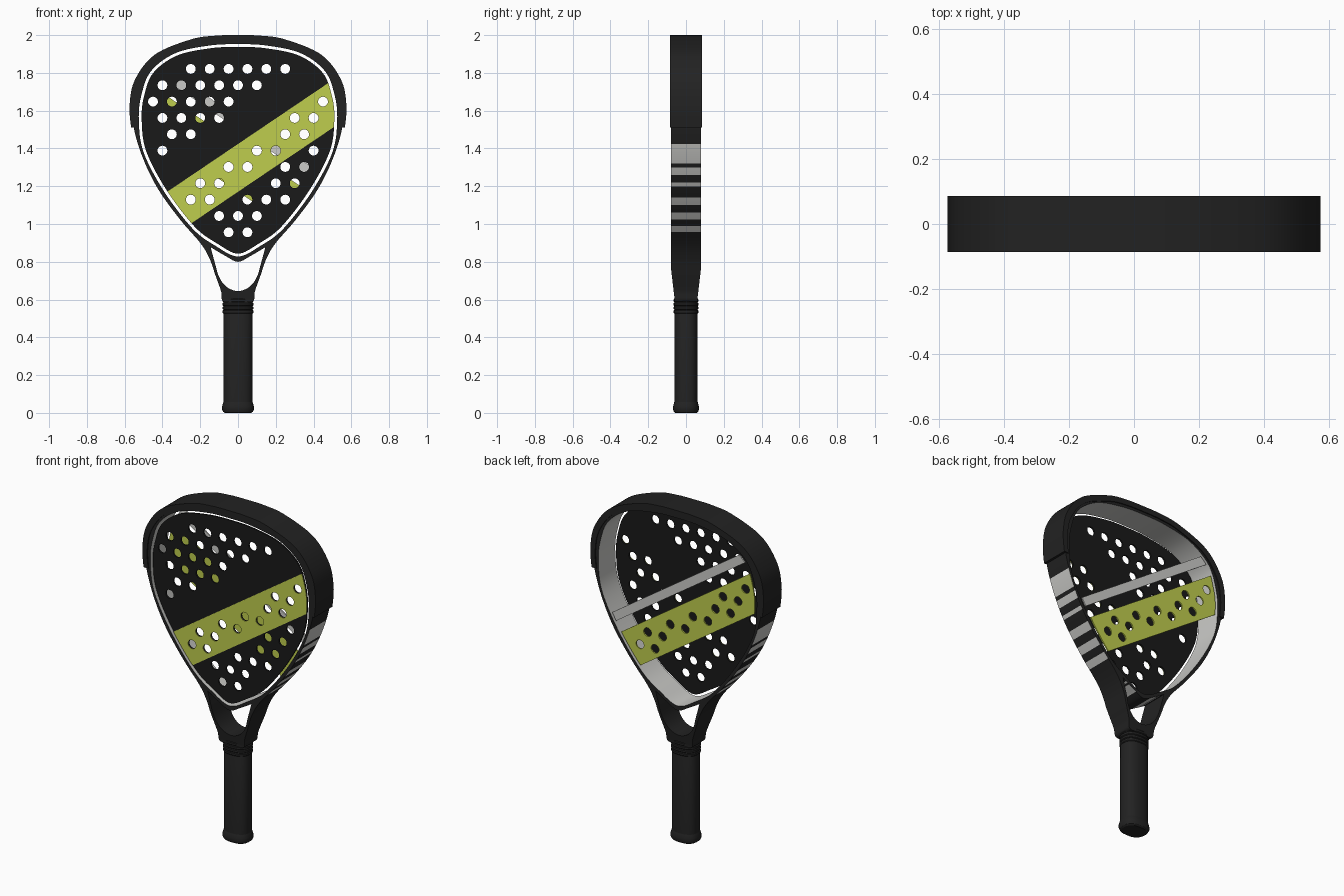
import bpy, bmesh, math
from mathutils import Vector

if "Cube" in bpy.data.objects:
    bpy.data.objects.remove(bpy.data.objects["Cube"])

built = []


def material(name, colour, rough=0.6):
    m = bpy.data.materials.new(name)
    m.use_nodes = True
    m.diffuse_color = (*colour, 1)
    bsdf = m.node_tree.nodes["Principled BSDF"]
    bsdf.inputs["Base Color"].default_value = (*colour, 1)
    bsdf.inputs["Roughness"].default_value = rough
    return m


BLACK = material("frame black", (0.016, 0.016, 0.016))
FACE = material("face black", (0.01, 0.01, 0.01))
GREEN = material("lime green", (0.52, 0.61, 0.075))
GREY = material("light grey", (0.6, 0.6, 0.58))


def smooth(points, closed=True, steps=8):
    """Catmull-Rom curve through 2D points."""
    p = [Vector(q) for q in points]
    n = len(p)
    at = (lambda i: p[i % n]) if closed else (lambda i: p[max(0, min(n - 1, i))])
    out = []
    for i in range(n if closed else n - 1):
        a, b, c, d = at(i - 1), at(i), at(i + 1), at(i + 2)
        for k in range(steps):
            t = k / steps
            out.append(0.5 * (2 * b + (c - a) * t + (2 * a - 5 * b + 4 * c - d) * t * t
                              + (3 * b - a - 3 * c + d) * t ** 3))
    if not closed:
        out.append(p[-1])
    return out


def mirrored(half):
    """Right half, top to bottom, completed by its left half."""
    return half + [(-x, z) for x, z in reversed(half) if x > 0]


def inset(loop, dist):
    out = []
    for i, p in enumerate(loop):
        t = (loop[(i + 1) % len(loop)] - loop[i - 1]).normalized()
        out.append(p + dist * Vector((t.y, -t.x)))
    return out


def circle(x, z, r=0.026, n=24):
    return [Vector((x + r * math.cos(k * math.tau / n), z + r * math.sin(k * math.tau / n)))
            for k in range(n)]


def add_object(name, mesh, *mats):
    ob = bpy.data.objects.new(name, mesh)
    bpy.context.collection.objects.link(ob)
    for m in mats:
        mesh.materials.append(m)
    built.append(ob)
    return ob


def slab(name, loops, y, half_depth, *mats):
    """Filled outline with holes, extruded along y."""
    curve = bpy.data.curves.new(name, "CURVE")
    curve.dimensions = "2D"
    curve.fill_mode = "BOTH"
    curve.extrude = half_depth
    for loop in loops:
        s = curve.splines.new("POLY")
        s.points.add(len(loop) - 1)
        for pt, q in zip(s.points, loop):
            pt.co = (q.x, q.y, 0, 1)
        s.use_cyclic_u = True
    helper = bpy.data.objects.new(name + " outline", curve)
    bpy.context.collection.objects.link(helper)
    graph = bpy.context.evaluated_depsgraph_get()
    mesh = bpy.data.meshes.new_from_object(helper.evaluated_get(graph))
    bpy.data.objects.remove(helper)
    mesh.materials.clear()
    bm = bmesh.new()
    bm.from_mesh(mesh)
    for v in bm.verts:
        v.co = (v.co.x, y - v.co.z, v.co.y)
    bmesh.ops.remove_doubles(bm, verts=bm.verts, dist=0.0001)
    bmesh.ops.recalc_face_normals(bm, faces=bm.faces)
    for f in bm.faces:
        f.material_index = 0
    bm.to_mesh(mesh)
    bm.free()
    return add_object(name, mesh, *mats)


# Frame: head ring, bridge and throat arms in one piece
outer = smooth(mirrored([(0, 1.985), (.13, 1.98), (.25, 1.962), (.43, 1.88), (.53, 1.755),
                         (.557, 1.62), (.55, 1.5), (.5, 1.34), (.42, 1.18), (.307, 1.024),
                         (.2, .9), (.152, .82), (.12, .73), (.09, .645), (.078, .59), (0, .59)]))
opening = smooth(mirrored([(0, 1.952), (.15, 1.945), (.33, 1.905), (.46, 1.81), (.512, 1.68),
                           (.525, 1.55), (.5, 1.38), (.39, 1.17), (.24, .975), (.12, .885),
                           (0, .828)]))
throat_low = smooth([(.145, .877), (.124, .8), (.1, .72), (.06, .667), (0, .645), (-.06, .667),
                     (-.1, .72), (-.124, .8), (-.145, .877)], closed=False)
throat_top = smooth([(-.145, .877), (-.07, .833), (0, .8), (.07, .833), (.145, .877)],
                    closed=False)
frame = slab("frame", [outer, opening, throat_low + throat_top[1:-1]], 0, 0.08, BLACK, GREY)
for f in frame.data.polygons:
    c = Vector((f.center.x, f.center.z))
    if abs(f.normal.y) < 0.5 and min((c - q).length for q in opening) < 0.02:
        f.material_index = 1
for v in frame.data.vertices:
    t = max(0, min(1, (v.co.z - 0.6) / 0.17))
    v.co.y *= 0.75 + 0.25 * t

# Bumper wrapped over the top of the head
edge = smooth([(-.566, 1.51), (-.574, 1.63), (-.545, 1.765), (-.44, 1.897), (-.25, 1.977),
               (-.12, 1.997), (0, 2), (.12, 1.997), (.25, 1.977), (.44, 1.897),
               (.545, 1.765), (.574, 1.63), (.566, 1.51)], closed=False)
inner = [Vector((q.x * 0.945, 1.4 + (q.y - 1.4) * 0.945)) for q in edge]
inner[0].y = inner[-1].y = 1.51
slab("bumper", [edge + inner[::-1]], 0, 0.086, BLACK)

# Perforated hitting face and its diagonal band
SLOPE, BASE, BAND = 0.675, 1.17, 0.255


def rise(x, z):
    return z - BASE - SLOPE * x


holes = []
for row, reach in enumerate([.05, .1, .25, .3, .35, .4, .35, .4, .45, .4, .25]):
    z = 0.956 + 0.0865 * row
    for k in range(round(reach * 20) + 1):
        x = -reach + 0.1 * k
        d = rise(x, z)
        if x < reach + 0.01 and (d < -0.032 or 0.055 < d < 0.195 or d > 0.452):
            holes.append((x, z))
band_holes = [h for h in holes if 0.05 < rise(*h) < 0.2]
plate = inset(opening, 0.015)


def strip(low, high):
    """Part of the face outline between two sloping lines."""
    out = []
    for i, p in enumerate(plate):
        q = plate[(i + 1) % len(plate)]
        for k in range(12):
            r = p.lerp(q, k / 12)
            if low <= rise(r.x, r.y) <= high:
                out.append(r)
    return out


def flip(loop):
    return [Vector((-q.x, q.y)) for q in loop]


slab("front_face", [plate] + [circle(*h) for h in holes], -0.071, 0.005, FACE)
band = [strip(0, BAND)] + [circle(*h) for h in band_holes]
slab("front_band", band, -0.0775, 0.0015, GREEN)
slab("back_band", [flip(loop) for loop in band], 0.075, 0.004, GREEN)
slab("back_bar", [flip(strip(0.332, 0.398))], 0.075, 0.004, GREY)


# Handle parts: rounded sections stacked along z
def turned(name, profile, mat, sides=40, power=0.8):
    bm = bmesh.new()
    rings = []
    for z, rx, ry in profile:
        ring = []
        for k in range(sides):
            c, s = math.cos(k * math.tau / sides), math.sin(k * math.tau / sides)
            ring.append(bm.verts.new((math.copysign(abs(c) ** power, c) * rx,
                                      math.copysign(abs(s) ** power, s) * ry, z)))
        rings.append(ring)
    for a, b in zip(rings, rings[1:]):
        for k in range(sides):
            j = (k + 1) % sides
            bm.faces.new((a[k], a[j], b[j], b[k]))
    bm.faces.new(rings[0][::-1])
    bm.faces.new(rings[-1])
    mesh = bpy.data.meshes.new(name)
    bm.to_mesh(mesh)
    bm.free()
    return add_object(name, mesh, mat)


turned("grip", [(0.04, .077, .062), (0.6, .076, .061), (0.615, .07, .056)], BLACK)
turned("butt_cap", [(0, .07, .056), (.006, .079, .064), (.02, .085, .069), (.035, .084, .068),
                    (.052, .079, .064), (.06, .076, .061)], BLACK)
for i in range(4):
    z = 0.526 + 0.02 * i
    turned(f"collar_ring_{i + 1}", [(z, .077, .062), (z + .004, .081, .065),
                                    (z + .015, .081, .065), (z + .019, .077, .062)], BLACK)

# Smooth shading with crisp edges
bpy.ops.object.select_all(action="DESELECT")
for ob in built:
    ob.select_set(True)
bpy.context.view_layer.objects.active = built[0]
bpy.ops.object.shade_smooth_by_angle(angle=math.radians(30))
